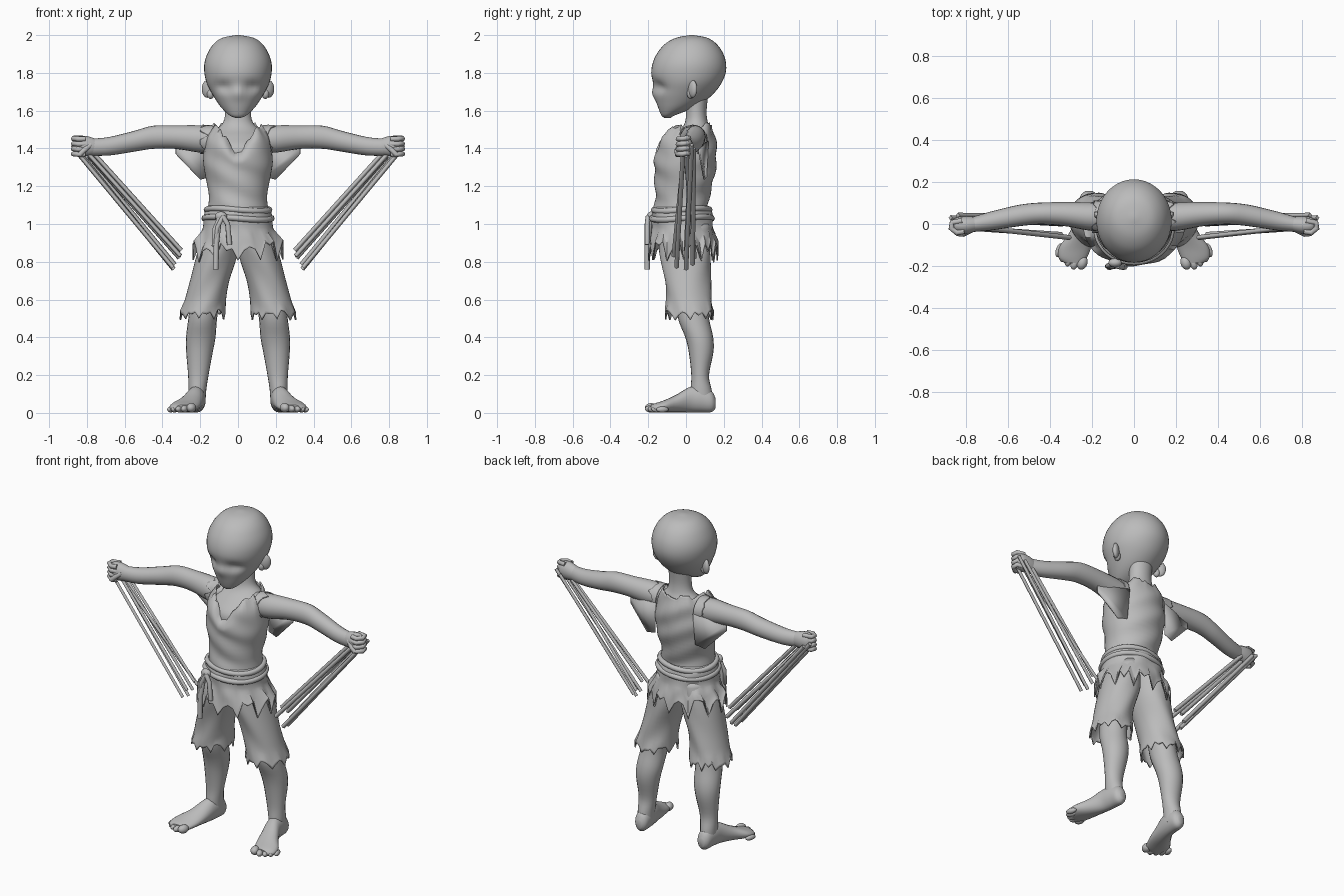
import bpy, bmesh, math, random
from mathutils import Vector

random.seed(4)
grey = bpy.data.materials.new("plain_grey")
grey.diffuse_color = (0.5, 0.5, 0.5, 1)


def finish(name, bm, thick=0.0):
    bmesh.ops.recalc_face_normals(bm, faces=bm.faces)
    me = bpy.data.meshes.new(name)
    bm.to_mesh(me)
    bm.free()
    me.materials.append(grey)
    ob = bpy.data.objects.new(name, me)
    bpy.context.collection.objects.link(ob)
    if thick:
        mod = ob.modifiers.new("cloth", "SOLIDIFY")
        mod.thickness = thick
    bpy.ops.object.select_all(action="DESELECT")
    ob.select_set(True)
    bpy.context.view_layer.objects.active = ob
    bpy.ops.object.shade_smooth_by_angle(angle=math.radians(50))
    return ob


def smooth_rings(rings, steps=4):
    # Catmull-Rom interpolation of the ring settings
    out = []
    for i in range(len(rings) - 1):
        a, b, c, d = (rings[max(0, min(len(rings) - 1, i + k))] for k in (-1, 0, 1, 2))
        for s in range(steps):
            t = s / steps
            out.append([0.5 * (2 * q + (r - p) * t + (2 * p - 5 * q + 4 * r - u) * t * t
                               + (3 * q - p - 3 * r + u) * t ** 3)
                        for p, q, r, u in zip(a, b, c, d)])
    return out + [list(rings[-1])]


def loft(name, rings, axis="z", n=28, s=1, shape=None, thick=0.0):
    # ring: position along axis, two centre values, two radii
    bm = bmesh.new()
    rows = []
    for a, c1, c2, r1, r2 in smooth_rings(rings):
        row = []
        for j in range(n):
            t = 2 * math.pi * j / n
            u, v = c1 + r1 * math.cos(t), c2 + r2 * math.sin(t)
            p = Vector({"z": (u, v, a), "x": (a, u, v), "y": (u, a, v)}[axis])
            if shape:
                p = shape(p, j)
            row.append(bm.verts.new((p.x * s, p.y, p.z)))
        rows.append(row)
    for r0, r1 in zip(rows, rows[1:]):
        for j in range(n):
            bm.faces.new((r0[j], r0[(j + 1) % n], r1[(j + 1) % n], r1[j]))
    if not thick:
        bm.faces.new(rows[0])
        bm.faces.new(rows[-1])
    return finish(name, bm, thick)


def blob(name, loc, size, s=1, turn=0.0):
    bm = bmesh.new()
    bmesh.ops.create_uvsphere(bm, u_segments=16, v_segments=10, radius=1)
    ca, sa = math.cos(turn), math.sin(turn)
    for v in bm.verts:
        x, y, z = (v.co[i] * size[i] for i in range(3))
        v.co = ((loc[0] + x * ca - y * sa) * s, loc[1] + x * sa + y * ca, loc[2] + z)
    return finish(name, bm)


def tube(name, pts, r, s=1, closed=False, res=2):
    cu = bpy.data.curves.new(name, "CURVE")
    cu.dimensions = "3D"
    cu.bevel_depth = r
    cu.bevel_resolution = res
    cu.use_fill_caps = True
    sp = cu.splines.new("POLY")
    sp.points.add(len(pts) - 1)
    for q, p in zip(sp.points, pts):
        q.co = (p[0] * s, p[1], p[2], 1)
    sp.use_cyclic_u = closed
    cu.materials.append(grey)
    ob = bpy.data.objects.new(name, cu)
    bpy.context.collection.objects.link(ob)
    return ob


def fb(z, front, back, rx):
    # ring from front and back depth
    return (z, 0, (front + back) / 2, rx, (back - front) / 2)


def teeth(n, low, high):
    return [random.uniform(0.9, 1.0) * high if j % 4 == 0 else random.uniform(low, (low + high) / 2)
            for j in range(n)]


def ragged(start, cuts):
    # stretch everything under the start height by a different amount per column
    def shape(p, j):
        p.y += 0.004 * math.sin(p.x * 40 + p.z * 30)
        if p.z < start:
            p.z = start + (p.z - start) * cuts[j]
        return p
    return shape


# head with eye sockets, brow and nose
def face(p, j):
    if p.y < 0:
        for side in (-1, 1):
            d = ((abs(p.x - side * 0.075)) / 0.045) ** 2 + ((p.z - 1.725) / 0.03) ** 2
            p.y += 0.026 * math.exp(-d)
        p.y -= 0.012 * math.exp(-(p.x / 0.03) ** 2 - ((p.z - 1.69) / 0.035) ** 2)
    return p


loft("head", [fb(2.0, 0.02, 0.04, 0.01), fb(1.985, -0.055, 0.115, 0.085), fb(1.95, -0.115, 0.165, 0.132),
              fb(1.9, -0.155, 0.198, 0.163), fb(1.85, -0.177, 0.212, 0.178), fb(1.8, -0.184, 0.21, 0.178),
              fb(1.75, -0.176, 0.19, 0.167), fb(1.7, -0.17, 0.155, 0.143), fb(1.65, -0.157, 0.1, 0.113),
              fb(1.61, -0.145, 0.03, 0.083), fb(1.575, -0.13, -0.06, 0.045), fb(1.562, -0.115, -0.08, 0.015)],
     n=40, shape=face)

# neck and bare chest
loft("neck_and_chest", [(1.7, 0, 0.06, 0.075, 0.06), (1.6, 0, 0.055, 0.068, 0.054), (1.54, 0, 0.055, 0.078, 0.06),
                        (1.5, 0, 0.05, 0.115, 0.08), (1.46, 0, 0.025, 0.15, 0.105),
                        (1.4, 0, 0.0, 0.165, 0.135), (1.3, 0, 0.0, 0.15, 0.13)])

# sleeveless shirt with a torn open collar
rim = [random.uniform(-0.018, 0.015) for _ in range(48)]


def collar(p, j):
    k = max(0, (p.z - 1.28) / 0.25)
    top = 1.525 + rim[j]
    if p.y < 0:
        top = 1.37 + min(1, abs(p.x) / 0.1) ** 1.3 * 0.15 + rim[j]
    if k > 0:
        p.z = 1.28 + k * (top - 1.28)
    p.y += 0.005 * math.sin(p.z * 45 + p.x * 22)
    return p


loft("shirt", [fb(1.53, -0.13, 0.14, 0.128), fb(1.47, -0.155, 0.155, 0.165), fb(1.4, -0.17, 0.162, 0.178),
               fb(1.33, -0.17, 0.16, 0.184), fb(1.25, -0.166, 0.15, 0.172), fb(1.15, -0.163, 0.125, 0.154),
               fb(1.08, -0.168, 0.115, 0.16), fb(1.0, -0.165, 0.13, 0.17)], n=48, shape=collar, thick=0.008)

# ragged shirt skirt
loft("shirt_skirt", [fb(1.09, -0.165, 0.12, 0.16), fb(1.05, -0.18, 0.14, 0.18), fb(0.98, -0.178, 0.145, 0.186),
                     fb(0.9, -0.19, 0.16, 0.212), fb(0.82, -0.2, 0.172, 0.242)],
     n=48, shape=ragged(0.98, teeth(48, 0.4, 1.15)), thick=0.008)

# waist cord with its knot and hanging ends
for i, z in enumerate((1.075, 1.03)):
    ring = [((0.166 + 0.012 * i) * math.cos(t), -0.022 + (0.147 + 0.012 * i) * math.sin(t),
             z + 0.008 * math.sin(2 * t)) for t in (2 * math.pi * k / 40 for k in range(40))]
    tube("waist_cord", ring, 0.016, closed=True)
blob("cord_knot", (-0.09, -0.185, 1.04), (0.032, 0.022, 0.026))
tube("cord_loop", [(-0.1, -0.19, 1.03), (-0.125, -0.2, 0.97), (-0.13, -0.2, 0.89), (-0.12, -0.205, 0.89),
                   (-0.11, -0.205, 0.98), (-0.08, -0.2, 1.04)], 0.012)
tube("cord_short_end", [(-0.08, -0.2, 1.04), (-0.055, -0.205, 1.0), (-0.045, -0.205, 0.89)], 0.014)
tube("cord_long_end", [(-0.1, -0.19, 1.03), (-0.115, -0.205, 0.9), (-0.118, -0.205, 0.76)], 0.015)

for s, side in ((1, "left_"), (-1, "right_")):
    # ear
    blob(side + "ear", (0.162, 0.035, 1.715), (0.034, 0.018, 0.047), s, 0.6)
    blob(side + "ear_lobe", (0.145, 0.025, 1.69), (0.02, 0.02, 0.028), s)

    # arm
    loft(side + "arm", [(0.1, 0.035, 1.445, 0.065, 0.065), (0.2, 0.035, 1.45, 0.068, 0.072),
                        (0.33, 0.047, 1.46, 0.057, 0.062), (0.45, 0.05, 1.459, 0.052, 0.061),
                        (0.55, 0.04, 1.438, 0.051, 0.055), (0.68, 0.015, 1.412, 0.045, 0.049),
                        (0.77, -0.002, 1.407, 0.036, 0.045)], "x", 20, s)

    # torn sleeve edge
    tears = [random.uniform(0.4, 1.2) for _ in range(20)]

    def sleeve(p, j):
        p.x = 0.13 + (p.x - 0.13) * tears[j]
        return p
    loft(side + "sleeve", [(0.13, 0.03, 1.445, 0.085, 0.078), (0.165, 0.035, 1.445, 0.078, 0.079),
                           (0.19, 0.035, 1.447, 0.077, 0.079)], "x", 20, s, sleeve, 0.006)

    # cloth flap below the arm, behind
    bm = bmesh.new()
    bm.faces.new([bm.verts.new((x * s, y, z)) for x, y, z in
                  ((0.13, 0.12, 1.44), (0.33, 0.075, 1.41), (0.33, 0.075, 1.37), (0.2, 0.1, 1.235), (0.14, 0.11, 1.25))])
    finish(side + "sleeve_flap", bm, 0.008)

    # clenched hand
    loft(side + "palm", [(0.75, 0, 1.408, 0.034, 0.042), (0.8, -0.005, 1.412, 0.042, 0.053),
                         (0.845, -0.006, 1.412, 0.038, 0.052), (0.87, -0.006, 1.41, 0.02, 0.035)], "x", 16, s)
    for i in range(4):
        z = 1.455 - i * 0.027
        tube(side + "finger", [(0.82, 0.015, z), (0.868, 0.008, z), (0.872, -0.02, z - 0.003),
                               (0.845, -0.042, z - 0.005), (0.81, -0.035, z - 0.005)], 0.0135, s)
    tube(side + "thumb", [(0.78, -0.03, 1.42), (0.815, -0.048, 1.39), (0.84, -0.045, 1.365)], 0.014, s)

    # bundle of straight strips held in the hand
    for a, b in (((0.875, 0.03, 1.42), (0.34, 0.0, 0.76)), ((0.86, -0.015, 1.39), (0.345, -0.05, 0.77)),
                 ((0.84, 0.042, 1.4), (0.335, 0.035, 0.785)), ((0.8, -0.01, 1.38), (0.305, -0.065, 0.83)),
                 ((0.77, 0.025, 1.38), (0.3, 0.0, 0.86)), ((0.79, 0.0, 1.36), (0.31, 0.045, 0.82))):
        tube(side + "strip", [a, b], 0.012, s, res=0)

    # trouser leg with frayed hem
    loft(side + "trouser_leg", [(1.0, 0.082, -0.015, 0.085, 0.135), (0.85, 0.108, -0.003, 0.107, 0.135),
                                (0.7, 0.15, 0.008, 0.104, 0.122), (0.6, 0.172, 0.015, 0.109, 0.12),
                                (0.5, 0.187, 0.02, 0.122, 0.13)], n=36, s=s,
         shape=ragged(0.6, teeth(36, 0.55, 1.1)), thick=0.008)

    # lower leg
    loft(side + "lower_leg", [(0.62, 0.17, 0.03, 0.078, 0.08), (0.5, 0.187, 0.04, 0.076, 0.082),
                              (0.4, 0.197, 0.07, 0.078, 0.074), (0.32, 0.204, 0.08, 0.07, 0.065),
                              (0.2, 0.21, 0.075, 0.054, 0.047), (0.12, 0.215, 0.08, 0.047, 0.056),
                              (0.05, 0.215, 0.085, 0.043, 0.06)], n=20, s=s)

    # foot and toes
    loft(side + "foot", [(0.157, 0.215, 0.05, 0.018, 0.025), (0.135, 0.215, 0.06, 0.04, 0.056),
                         (0.08, 0.218, 0.072, 0.047, 0.069), (0.02, 0.227, 0.07, 0.05, 0.067),
                         (-0.05, 0.252, 0.05, 0.062, 0.047), (-0.11, 0.28, 0.036, 0.076, 0.033),
                         (-0.16, 0.292, 0.027, 0.068, 0.025), (-0.185, 0.288, 0.025, 0.045, 0.018)], "y", 20, s)
    for x, y, r in ((0.247, -0.185, 0.025), (0.282, -0.185, 0.019), (0.311, -0.17, 0.018),
                    (0.336, -0.15, 0.017), (0.357, -0.125, 0.016)):
        blob(side + "toe", (x, y, r + 0.002), (r, 0.034, r), s, 0.3)
